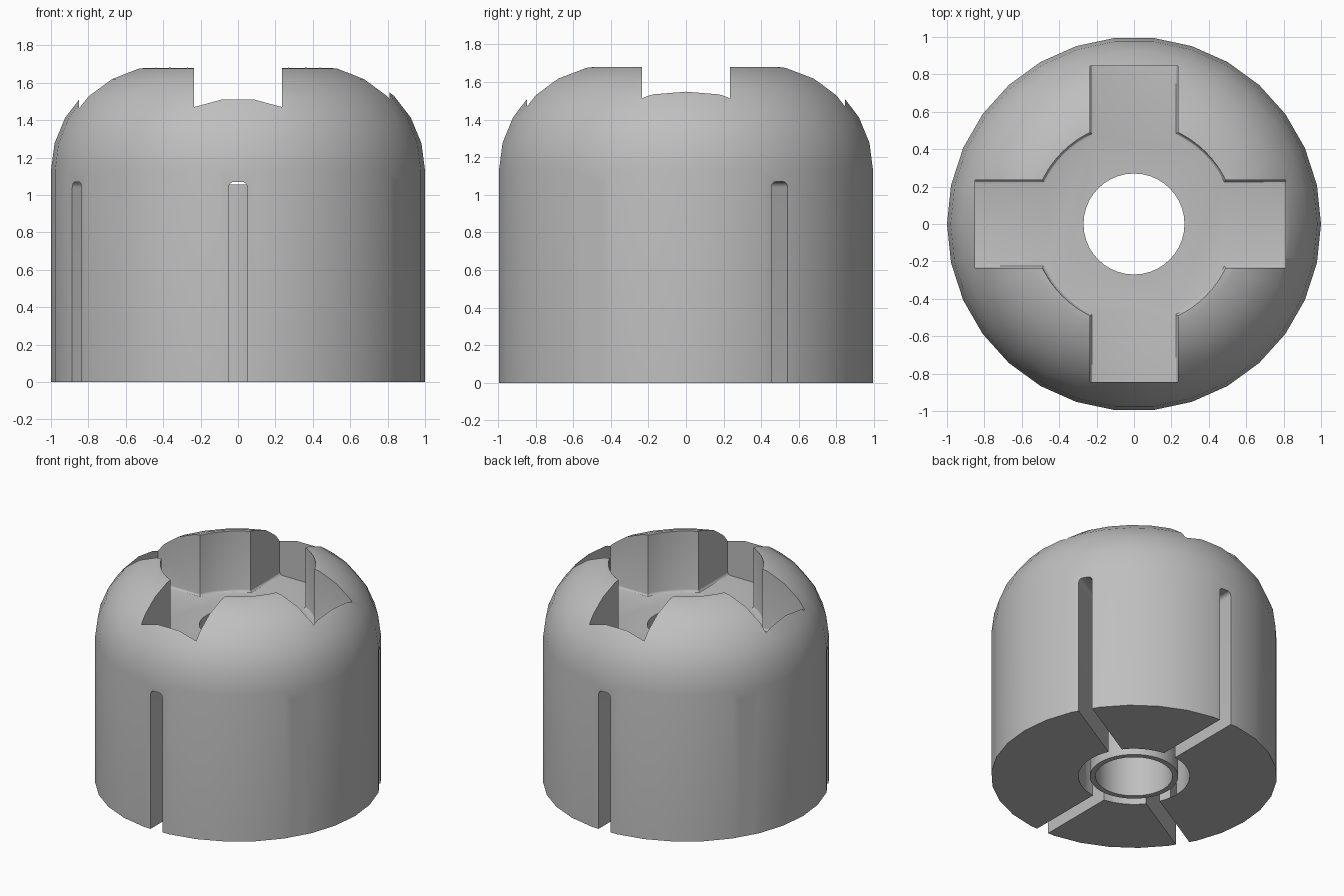
import bpy, bmesh
from math import sin, cos, asin, pi, radians
from mathutils import Matrix

cube = bpy.data.objects.get("Cube")
if cube:
    bpy.data.objects.remove(cube, do_unlink=True)

grey = bpy.data.materials.new("plain grey")
grey.use_nodes = True
tone = (0.52, 0.52, 0.52, 1)
grey.diffuse_color = tone
grey.node_tree.nodes["Principled BSDF"].inputs["Base Color"].default_value = tone


def make(name, bm):
    bmesh.ops.recalc_face_normals(bm, faces=bm.faces)
    mesh = bpy.data.meshes.new(name)
    bm.to_mesh(mesh)
    bm.free()
    mesh.materials.append(grey)
    ob = bpy.data.objects.new(name, mesh)
    bpy.context.collection.objects.link(ob)
    return ob


def lathe(name, profile, sides, closed=False):
    """Revolve (radius, height) points about z."""
    bm = bmesh.new()
    verts = [bm.verts.new((r, 0, z)) for r, z in profile]
    edges = [bm.edges.new(p) for p in zip(verts, verts[1:])]
    if closed:
        edges.append(bm.edges.new((verts[-1], verts[0])))
    bmesh.ops.spin(bm, geom=verts + edges, axis=(0, 0, 1), cent=(0, 0, 0),
                   angle=2 * pi, steps=sides, use_merge=False)
    bmesh.ops.remove_doubles(bm, verts=bm.verts, dist=1e-5)
    return make(name, bm)


def smooth(ob):
    bpy.ops.object.select_all(action="DESELECT")
    bpy.context.view_layer.objects.active = ob
    ob.select_set(True)
    bpy.ops.object.shade_smooth_by_angle(angle=radians(30))


def cut(ob, cutter):
    cutter.hide_render = True
    mod = ob.modifiers.new("cut", "BOOLEAN")
    mod.operation, mod.solver, mod.object = "DIFFERENCE", "EXACT", cutter
    bpy.context.view_layer.objects.active = ob
    bpy.ops.object.modifier_apply(modifier=mod.name)
    bpy.data.objects.remove(cutter, do_unlink=True)


# Domed body: straight wall rounding over into a flat crown
shoulder, bend = 1.13, 0.564
dome = [(1 - bend + bend * cos(radians(a)), shoulder + bend * sin(radians(a)))
        for a in range(0, 91, 15)]
body = lathe("domed_body", [(0, 0), (1, 0)] + dome + [(0, shoulder + bend)], 30)

# Cross-shaped recess around a round well, with filleted side walls
half, well, floor = 0.235, 0.543, 1.21
outline, ends = [], set()
start = asin(half / well)
for k, reach in enumerate((0.81, 0.845, 0.85, 0.845)):
    turn = Matrix.Rotation(k * pi / 2, 3, "Z")
    ends.add(len(outline))
    points = [(reach, -half), (reach, half)]
    for i in range(9):
        a = start + (pi / 2 - 2 * start) * i / 8
        points.append((well * cos(a), well * sin(a)))
    outline += [turn @ Matrix.Translation((x, y, floor)).translation for x, y in points]

bm = bmesh.new()
ring = [bm.verts.new(p) for p in outline]
base = bm.faces.new(ring)
rims = [bm.edges.get((v, ring[(i + 1) % len(ring)]))
        for i, v in enumerate(ring) if i not in ends]
top = bmesh.ops.extrude_face_region(bm, geom=[base], use_keep_orig=True)
bmesh.ops.translate(bm, vec=(0, 0, 1),
                    verts=[g for g in top["geom"] if isinstance(g, bmesh.types.BMVert)])
bmesh.ops.recalc_face_normals(bm, faces=bm.faces)
bmesh.ops.bevel(bm, geom=rims, offset=0.022, segments=3, profile=0.5, affect="EDGES")
cut(body, make("recess_cutter", bm))

# Blind bore from below and the centre hole through the recess floor
cut(body, lathe("bore_cutter", [(0, -0.1), (0.39, -0.1), (0.39, 1.076), (0, 1.076)], 40))
cut(body, lathe("hole_cutter", [(0, 0.9), (0.27, 0.9), (0.27, 1.4), (0, 1.4)], 40))

# Six radial slots, cut as three full-width bars with rounded top corners
for k in range(3):
    bm = bmesh.new()
    bmesh.ops.create_cube(bm, size=1, matrix=Matrix.Translation((0, 0, 0.485))
                          @ Matrix.Diagonal((2.4, 0.1, 1.17, 1)))
    corners = [e for e in bm.edges
               if all(v.co.z > 1 for v in e.verts)
               and e.verts[0].co.y * e.verts[1].co.y > 0]
    bmesh.ops.bevel(bm, geom=corners, offset=0.03, segments=4, profile=0.5, affect="EDGES")
    bm.transform(Matrix.Rotation(radians(30 + 60 * k), 4, "Z"))
    cut(body, make("slot_cutter", bm))
smooth(body)

# Thin sleeve standing inside the bore
sleeve = lathe("inner_sleeve", [(0.27, 0), (0.31, 0), (0.31, 1.056), (0.27, 1.056)], 40, True)
smooth(sleeve)
